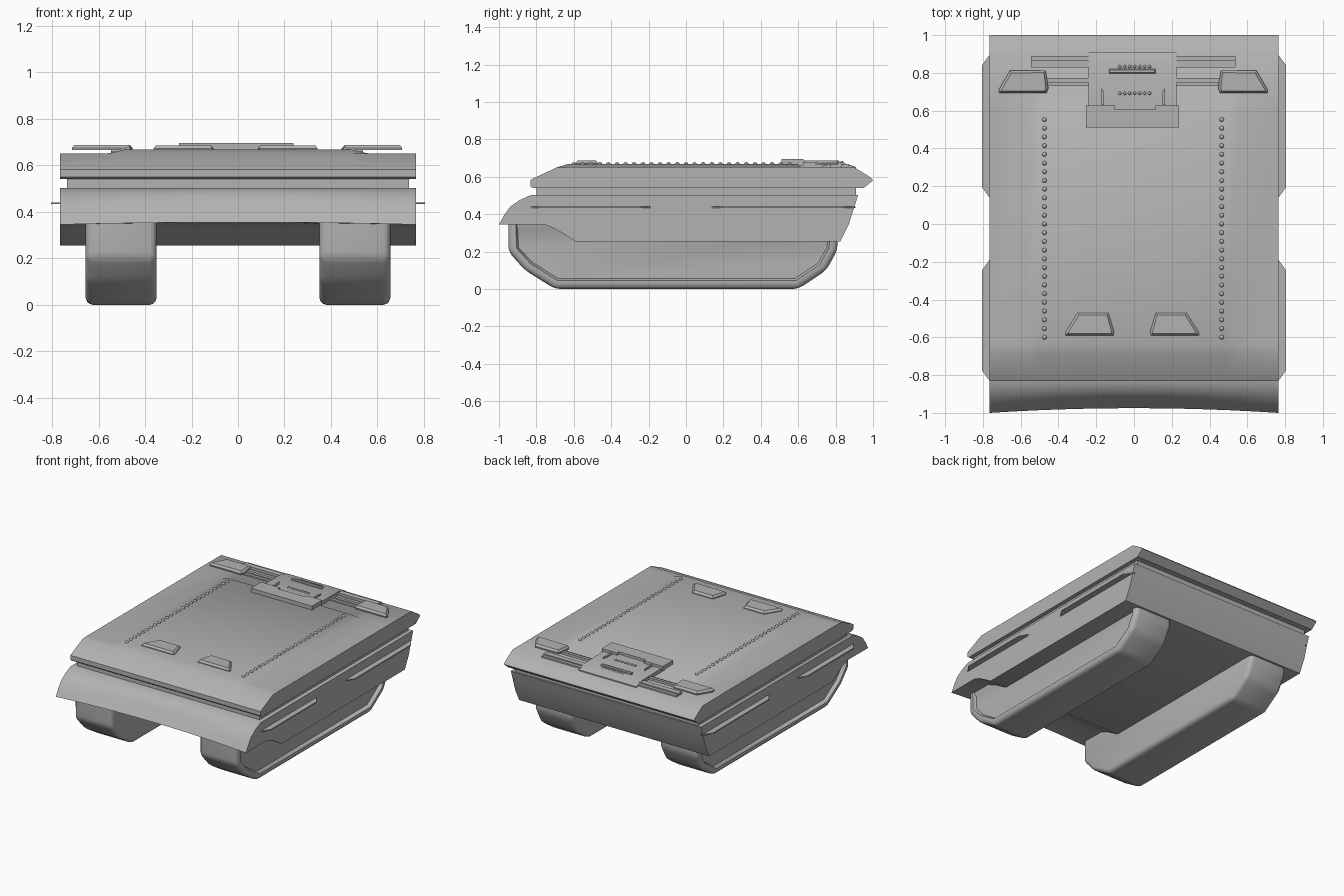
import bpy, bmesh, math
from mathutils import Matrix, Vector

if "Cube" in bpy.data.objects:
    bpy.data.objects.remove(bpy.data.objects["Cube"])

grey = bpy.data.materials.new("dark_grey")
grey.diffuse_color = (0.45, 0.45, 0.45, 1)
grey.use_nodes = True
grey.node_tree.nodes["Principled BSDF"].inputs["Base Color"].default_value = grey.diffuse_color


def finish(name, bm, angle=30):
    bmesh.ops.recalc_face_normals(bm, faces=bm.faces)
    me = bpy.data.meshes.new(name)
    bm.to_mesh(me)
    bm.free()
    for p in me.polygons:
        p.use_smooth = True
    me.set_sharp_from_angle(angle=math.radians(angle))
    me.materials.append(grey)
    ob = bpy.data.objects.new(name, me)
    bpy.context.collection.objects.link(ob)
    return ob


def loft(bm, rings):
    """Bridge closed rings of equal length and cap both ends."""
    vs = [[bm.verts.new(p) for p in r] for r in rings]
    n = len(vs[0])
    for a, b in zip(vs, vs[1:]):
        for i in range(n):
            j = (i + 1) % n
            bm.faces.new((a[i], a[j], b[j], b[i]))
    bm.faces.new(vs[0])
    bm.faces.new(vs[-1])


def side_extrude(name, profile, xs, warp=None, angle=30):
    """Sweep a y-z profile across the x stations."""
    bm = bmesh.new()
    loft(bm, [[(x, *(warp(x, y, z) if warp else (y, z))) for y, z in profile] for x in xs])
    return finish(name, bm, angle)


def prism(name, outline, z0, z1, rim=0.0):
    """Upright plate from an x-y outline, top edge chamfered by rim."""
    bm = bmesh.new()
    loft(bm, [[(x, y, z) for x, y in outline] for z in (z0, z1)])
    bmesh.ops.recalc_face_normals(bm, faces=bm.faces)
    if rim:
        top = [f for f in bm.faces if f.normal.z > 0.9]
        bmesh.ops.inset_region(bm, faces=top, thickness=rim, depth=0)
        for v in bm.verts:
            if v.co.z > z1 - 1e-5 and not any(v in f.verts for f in top):
                v.co.z -= min(rim, (z1 - z0) * 0.7)
    return finish(name, bm)


def rect(x0, x1, y0, y1):
    return [(x0, y0), (x1, y0), (x1, y1), (x0, y1)]


def mirror(outline, s, c=-0.004):
    return [(c + s * (x - c), y) for x, y in outline]


def studs(name, points, r):
    bm = bmesh.new()
    for p in points:
        bmesh.ops.create_uvsphere(bm, u_segments=8, v_segments=6, radius=r,
                                  matrix=Matrix.Translation(Vector(p)))
    return finish(name, bm, 50)


W = 0.765

# lower hull with a slightly hollow front lip
def lip(x, y, z):
    if y < -0.9:
        k = 1 - (x / W) ** 2
        return y + 0.025 * k, z + (0.01 * k if z < 0.35 else 0)
    return y, z

hull = [(-1.0, 0.345), (-0.975, 0.39), (-0.94, 0.44), (-0.89, 0.475), (-0.83, 0.502),
        (0.92, 0.502), (0.90, 0.44), (0.87, 0.345), (0.825, 0.255),
        (-0.59, 0.255), (-0.70, 0.322), (-0.76, 0.346)]
side_extrude("lower_hull", hull, [W * (i / 6 - 1) for i in range(13)], lip, 32)

# narrow neck between the hulls
side_extrude("hull_neck", [(-0.80, 0.49), (-0.80, 0.55), (0.91, 0.55), (0.91, 0.49)],
             (-0.735, 0.735))

# upper hull, its deck softly raised in the middle
def plateau(x, y, z):
    return y, z + (0.016 if abs(x) < 0.5 and -0.65 < y < 0.605 and z > 0.64 else 0)

upper = [(-0.82, 0.54), (-0.832, 0.55), (-0.832, 0.582), (-0.815, 0.592), (-0.69, 0.65),
         (-0.635, 0.651), (0.60, 0.651), (0.615, 0.651), (0.90, 0.65), (0.975, 0.604),
         (0.993, 0.59), (1.0, 0.58), (0.95, 0.54)]
side_extrude("upper_hull", upper, (-W, -0.56, -0.49, 0.49, 0.56, W), plateau, 36)

# tracks with rounded rims and a recessed outer face
track = [(-0.95, 0.375), (-0.95, 0.20), (-0.86, 0.10), (-0.70, 0.0), (0.60, 0.0),
         (0.75, 0.10), (0.81, 0.21), (0.81, 0.375)]
for s, side in ((1, "right"), (-1, "left")):
    bm = bmesh.new()
    loft(bm, [[(x * s, y, z) for y, z in track] for x in (0.35, 0.655)])
    bmesh.ops.recalc_face_normals(bm, faces=bm.faces)
    rims = [e for e in bm.edges
            if abs(e.verts[0].co.x - e.verts[1].co.x) < 1e-4
            and min(v.co.z for v in e.verts) < 0.3]
    corners = [e for e in bm.edges if abs(e.verts[0].co.x - e.verts[1].co.x) > 0.1
               and e.verts[0].co.z < 0.3]
    bmesh.ops.bevel(bm, geom=rims + corners, offset=0.03, segments=3, profile=0.5,
                    affect='EDGES')
    face = max((f for f in bm.faces if f.normal.x * s > 0.9), key=lambda f: f.calc_area())
    bmesh.ops.inset_region(bm, faces=[face], thickness=0.015, depth=0)
    bmesh.ops.inset_region(bm, faces=[face], thickness=0.012, depth=-0.025)
    # close the recess just below the hull at the front
    for v in face.verts:
        if v.co.z > 0.3:
            v.co.z = 0.32
    finish(side + "_track", bm, 42)

    # thin side fins
    for tag, y0, y1 in (("front", -0.83, -0.19), ("rear", 0.14, 0.895)):
        fin = [(0.75, y0 - 0.01), (W, y0), (0.805, y0 + 0.055), (0.805, y1 - 0.055),
               (W, y1), (0.75, y1 + 0.01)]
        prism(f"{side}_{tag}_fin", mirror(fin, s, 0), 0.433, 0.441)

    # deck hatches, front pair and rear pair
    fh = [(0.09, -0.59), (0.343, -0.59), (0.343, -0.572), (0.278, -0.47), (0.115, -0.47),
          (0.085, -0.57)]
    prism(side + "_front_hatch", mirror(fh, s, -0.01), 0.66, 0.686, 0.014)
    rh = [(0.455, 0.693), (0.706, 0.693), (0.706, 0.715), (0.648, 0.812), (0.46, 0.812),
          (0.445, 0.72)]
    prism(side + "_rear_hatch", mirror(rh, s), 0.665, 0.688, 0.014)

    # rear bars beside the centre plate
    prism(side + "_rear_bar", mirror(rect(0.22, 0.538, 0.828, 0.868), s), 0.64, 0.668)
    prism(side + "_rear_bar_step", mirror(rect(0.22, 0.538, 0.868, 0.89), s), 0.64, 0.660)
    prism(side + "_inner_bar", mirror(rect(0.22, 0.538, 0.75, 0.772), s), 0.64, 0.668)
    prism(side + "_inner_bar_step", mirror(rect(0.22, 0.538, 0.73, 0.75), s), 0.64, 0.660)

    # small ribs on the centre plate
    prism(side + "_plate_rib",
          mirror([(0.152, 0.63), (0.164, 0.63), (0.164, 0.72), (0.152, 0.70)], s), 0.66, 0.686)

    # stud row along the deck
    x = 0.464 if s > 0 else -0.474
    studs(side + "_stud_row", [(x, 0.553 - 0.0461 * i, 0.666) for i in range(26)], 0.0125)

# centre plate at the rear, sloping down to the stern
side_extrude("rear_centre_plate", [(0.60, 0.64), (0.60, 0.677), (0.84, 0.675), (0.91, 0.652),
                                   (0.91, 0.64)], (-0.24, 0.226))

# notched cover in front of it
cover = [(-0.253, 0.51), (0.238, 0.51), (0.238, 0.627), (0.115, 0.627), (0.115, 0.605),
         (-0.10, 0.605), (-0.10, 0.627), (-0.253, 0.627)]
prism("notched_cover", cover, 0.66, 0.695)

# vent bar and stud rows on the centre plate
prism("vent_bar", rect(-0.133, 0.113, 0.798, 0.82), 0.67, 0.688, 0.006)
for tag, y in (("front", 0.692), ("rear", 0.833)):
    studs(tag + "_plate_studs", [(-0.075 + 0.0262 * i, y, 0.676) for i in range(7)], 0.009)
